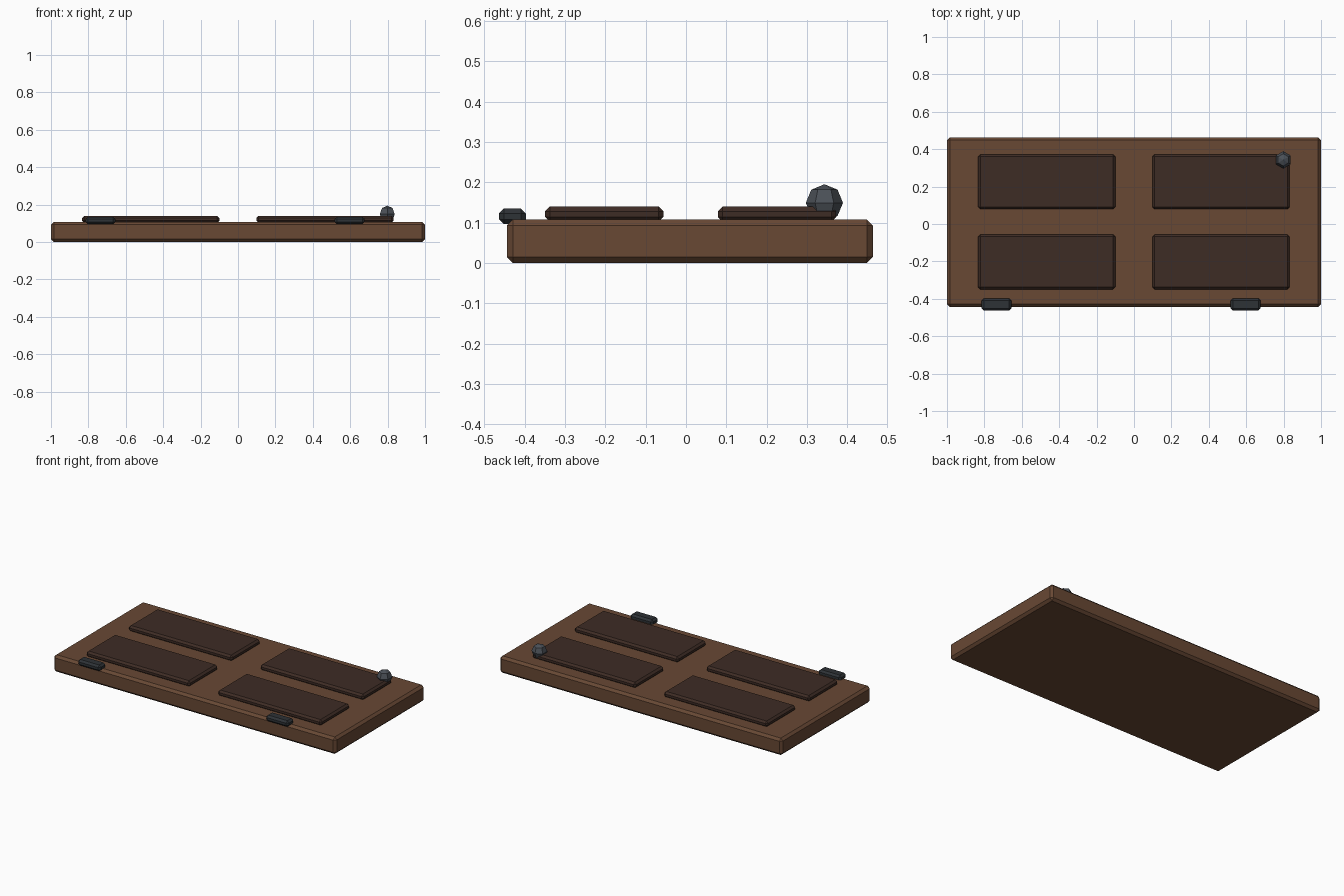
import bpy, bmesh
from mathutils import Matrix, Vector

if "Cube" in bpy.data.objects:
    bpy.data.objects.remove(bpy.data.objects["Cube"])


def material(name, rgb):
    m = bpy.data.materials.new(name)
    m.diffuse_color = (*rgb, 1)
    m.use_nodes = True
    m.node_tree.nodes["Principled BSDF"].inputs["Base Color"].default_value = m.diffuse_color
    return m


def add_object(name, bm, loc, mat):
    me = bpy.data.meshes.new(name)
    bm.to_mesh(me)
    bm.free()
    me.materials.append(mat)
    ob = bpy.data.objects.new(name, me)
    ob.location = loc
    bpy.context.collection.objects.link(ob)
    return ob


def chamfered_box(name, lo, hi, width, mat):
    lo, hi = Vector(lo), Vector(hi)
    bm = bmesh.new()
    bmesh.ops.create_cube(bm, size=1, matrix=Matrix.Diagonal((*(hi - lo), 1)))
    bmesh.ops.bevel(bm, geom=bm.edges[:], offset=width, segments=1,
                    affect='EDGES', profile=0.5)
    return add_object(name, bm, (lo + hi) / 2, mat)


wood = material("wood", (0.138, 0.065, 0.034))
dark_wood = material("dark_wood", (0.048, 0.025, 0.018))
iron = material("iron", (0.027, 0.032, 0.037))
steel = material("steel", (0.07, 0.08, 0.095))

# Door slab lying flat
chamfered_box("door_slab", (-1, -0.444, 0), (1, 0.463, 0.108), 0.015, wood)

# Four raised panels
for side, x in (("left", -0.467), ("right", 0.465)):
    for row, y0, y1 in (("front", -0.349, -0.056), ("back", 0.079, 0.372)):
        chamfered_box(f"panel_{row}_{side}", (x - 0.367, y0, 0.102),
                      (x + 0.367, y1, 0.14), 0.012, dark_wood)

# Hinges on the front edge
for side, x in (("left", -0.735), ("right", 0.597)):
    chamfered_box(f"hinge_{side}", (x - 0.08, -0.463, 0.096),
                  (x + 0.08, -0.397, 0.135), 0.012, iron)

# Six-sided door knob, corners pointing along y
bm = bmesh.new()
bmesh.ops.create_uvsphere(bm, u_segments=6, v_segments=4, radius=0.046)
tip = max(bm.verts, key=lambda v: v.co.x)
if tip.co.x > 0.045:
    bmesh.ops.rotate(bm, verts=bm.verts[:], matrix=Matrix.Rotation(1.5707963, 3, 'Z'))
add_object("door_knob", bm, (0.798, 0.343, 0.149), steel)
